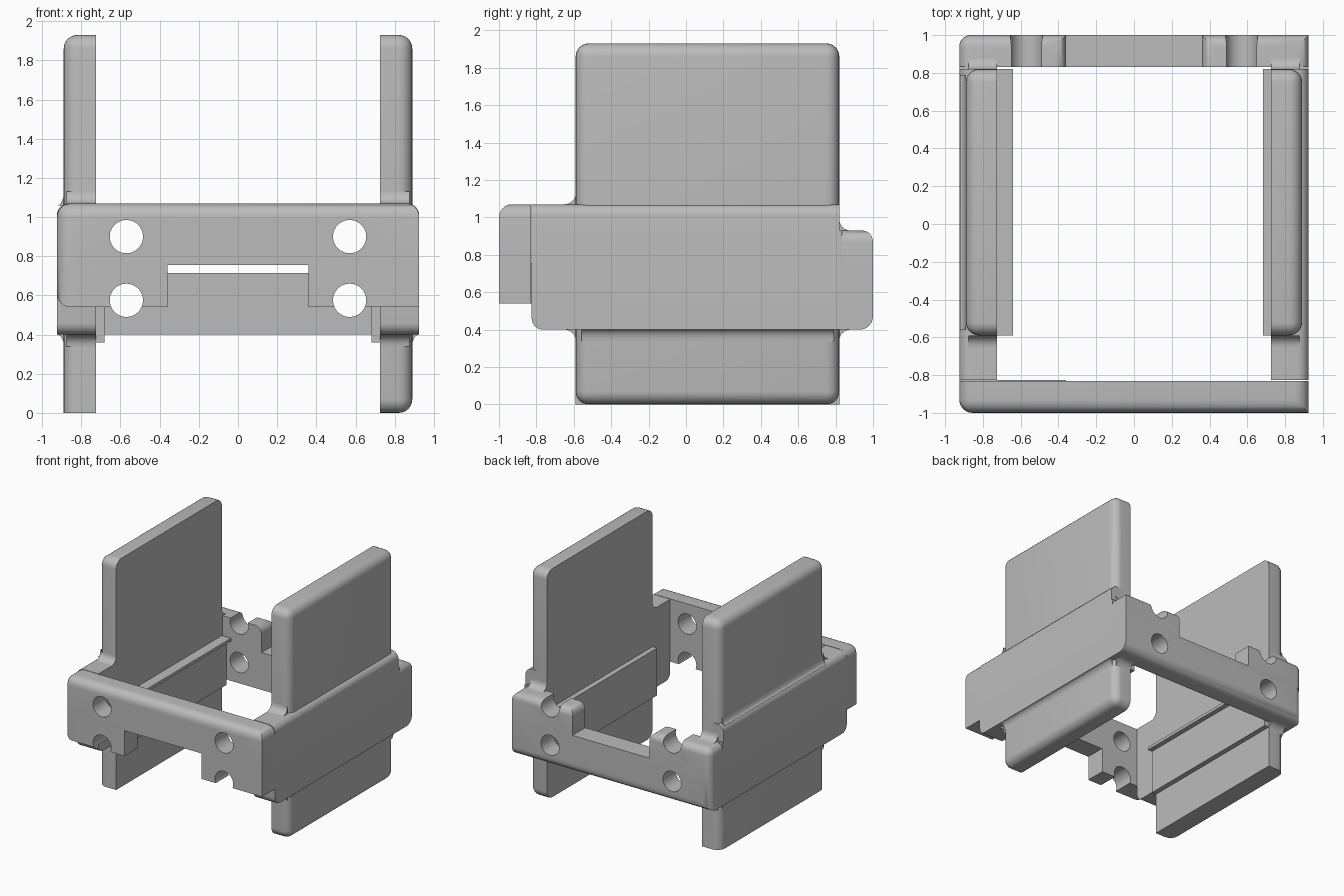
import bpy, bmesh, math
from mathutils import Vector

if "Cube" in bpy.data.objects:
    bpy.data.objects.remove(bpy.data.objects["Cube"])

grey = bpy.data.materials.new("plain grey")
grey.diffuse_color = (0.5, 0.5, 0.5, 1)
grey.use_nodes = True
grey.node_tree.nodes["Principled BSDF"].inputs["Base Color"].default_value = grey.diffuse_color


def finish(bm, name):
    bmesh.ops.recalc_face_normals(bm, faces=bm.faces)
    me = bpy.data.meshes.new(name)
    bm.to_mesh(me)
    bm.free()
    ob = bpy.data.objects.new(name, me)
    bpy.context.collection.objects.link(ob)
    me.materials.append(grey)
    return ob


def box(name, lo, hi, rounds="", r=0.07):
    """Box whose edges between the listed side pairs (such as -x+z) are rounded."""
    bm = bmesh.new()
    bmesh.ops.create_cube(bm, size=1)
    sides = [(Vector([s * (a == i) for i in range(3)]), sg + "xyz"[a])
             for a in range(3) for s, sg in ((-1, "-"), (1, "+"))]

    def tag(f):
        f.normal_update()
        return next(n for v, n in sides if f.normal.dot(v) > 0.9)

    wanted = [{p[:2], p[2:]} for p in rounds.split()]
    edges = [e for e in bm.edges if {tag(f) for f in e.link_faces} in wanted]
    for v in bm.verts:
        v.co = [lo[i] + (v.co[i] + 0.5) * (hi[i] - lo[i]) for i in range(3)]
    if edges:
        bmesh.ops.bevel(bm, geom=edges, offset=r, segments=6, profile=0.5,
                        affect='EDGES', clamp_overlap=True)
    return finish(bm, name)


def fillet(name, corner, u, v, along):
    """Concave fillet filling the corner between directions u and v."""
    bm = bmesh.new()
    c, u, v = Vector(corner), Vector(u), Vector(v)
    pts = [c]
    for i in range(9):
        a = i / 8 * math.pi / 2
        pts.append(c + u * (1 - math.sin(a)) + v * (1 - math.cos(a)))
    face = bm.faces.new([bm.verts.new(p) for p in pts])
    ext = bmesh.ops.extrude_face_region(bm, geom=[face])
    bmesh.ops.translate(bm, vec=Vector(along),
                        verts=[g for g in ext["geom"] if isinstance(g, bmesh.types.BMVert)])
    return finish(bm, name)


def span(s, a, b):
    return (a, b) if s > 0 else (-b, -a)


# side plates, thick bands, ledges and fillets
for s, side in ((-1, "left"), (1, "right")):
    o = "+x" if s > 0 else "-x"
    x0, x1 = span(s, 0.725, 0.89)
    rounds = f"{o}+z {o}-y {o}+y -y+z +y+z"
    if s > 0:
        rounds += " +x-z -y-z +y-z"
    box(side + "_plate", (x0, -0.59, 0), (x1, 0.82, 1.93), rounds)
    x0, x1 = span(s, 0.725, 0.925)
    box(side + "_band", (x0, -0.825, 0.40), (x1, 0.82, 1.07), f"{o}+z -y-z", 0.06)
    x0, x1 = span(s, 0.682, 0.73)
    box(side + "_ledge", (x0, -0.59, 0.36), (x1, 0.82, 0.76))
    # end fillets between the plate and the frame
    x0 = s * 0.725
    for name, y, z, dy, dz in (("front_top", -0.59, 1.07, -0.06, 0.06),
                               ("front_bottom", -0.59, 0.40, -0.06, -0.06),
                               ("back_top", 0.82, 0.93, 0.06, 0.06),
                               ("back_bottom", 0.82, 0.40, 0.06, -0.06)):
        fillet(f"{side}_{name}_fillet", (x0, y, z), (0, dy, 0), (0, 0, dz), (s * 0.15, 0, 0))
    # long fillet under the band
    fillet(side + "_lower_fillet", (s * 0.89, -0.56, 0.40), (s * 0.035, 0, 0), (0, 0, -0.06),
           (0, 1.35, 0))
fillet("left_upper_fillet", (-0.89, -0.56, 1.06), (-0.03, 0, 0), (0, 0, 0.07), (0, 1.35, 0))
box("left_ledge_lip", (-0.73, -0.59, 0.74), (-0.64, 0.82, 0.765))

# front wall with legs, back wall with towers
walls = [
    box("front_wall", (-0.925, -1, 0.755), (0.925, -0.83, 1.07), "-y+z -x+z +x+z -x-y"),
    box("front_left_leg", (-0.925, -1, 0.54), (-0.36, -0.825, 0.755), "-x-y -x-z"),
    box("front_right_leg", (0.36, -1, 0.54), (0.925, -0.83, 0.755)),
    box("back_wall", (-0.925, 0.83, 0.40), (0.925, 1, 0.715), "+y-z -x+y", 0.07),
    box("back_left_tower", (-0.925, 0.83, 0.70), (-0.36, 1, 0.93), "+y+z -x+y -x+z +x+z", 0.06),
    box("back_right_tower", (0.36, 0.83, 0.70), (0.925, 1, 0.93), "+y+z -x+z +x+z", 0.06),
]
# corner blocks joining the bands to the back wall
for s, side in ((-1, "left"), (1, "right")):
    x0, x1 = span(s, 0.725, 0.925)
    box(side + "_back_joint", (x0, 0.815, 0.40), (x1, 0.835, 0.93))

# bolt holes through both walls
bm = bmesh.new()
for x in (-0.57, 0.57):
    for z in (0.575, 0.9):
        vs = bmesh.ops.create_cone(bm, cap_ends=True, segments=40, radius1=0.085,
                                   radius2=0.085, depth=2.4)["verts"]
        for v in vs:
            v.co = (v.co.x + x, v.co.z, v.co.y + z)
cutter = finish(bm, "hole_cutter")
cutter.hide_render = True
for w in walls:
    m = w.modifiers.new("holes", 'BOOLEAN')
    m.operation, m.solver, m.object = 'DIFFERENCE', 'EXACT', cutter
    bpy.context.view_layer.objects.active = w
    bpy.ops.object.modifier_apply(modifier=m.name)
bpy.data.objects.remove(cutter)

# smooth the rounded edges
for ob in bpy.context.scene.objects:
    ob.select_set(True)
bpy.context.view_layer.objects.active = walls[0]
bpy.ops.object.shade_smooth_by_angle(angle=math.radians(35))
